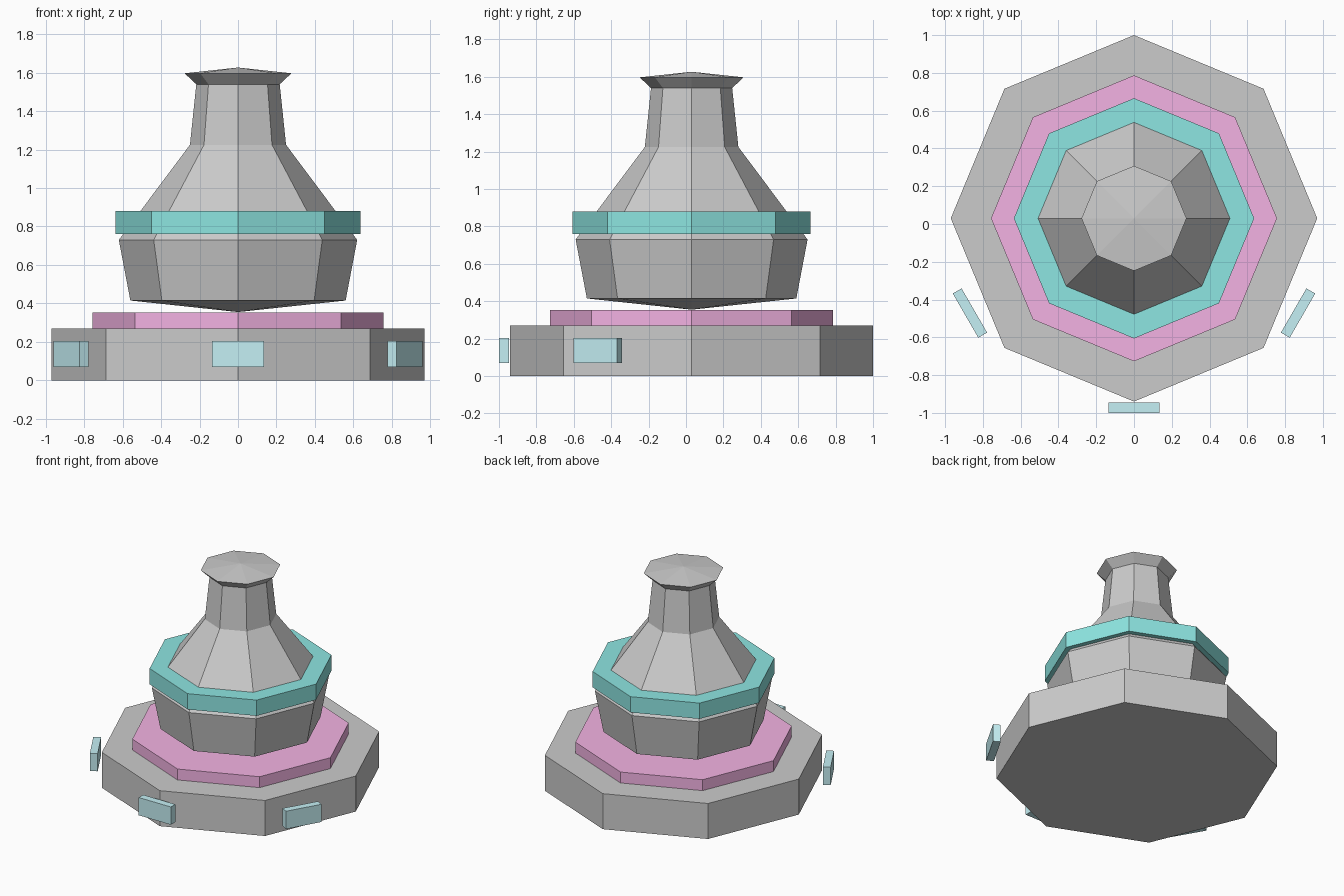
import bpy, bmesh
from math import cos, sin, radians, pi

if "Cube" in bpy.data.objects:
    bpy.data.objects.remove(bpy.data.objects["Cube"])

SIDES = 8
CY = 0.03  # axis of the octagonal body


def material(name, rgb):
    m = bpy.data.materials.new(name)
    m.diffuse_color = (*rgb, 1)
    m.use_nodes = True
    m.node_tree.nodes["Principled BSDF"].inputs["Base Color"].default_value = m.diffuse_color
    return m


def lathe(name, profile, mat=None):
    """Turn a bottom-to-top (radius, z) profile into a flat octagonal solid."""
    bm = bmesh.new()
    rings = []
    for r, z in profile:
        if r == 0:
            rings.append([bm.verts.new((0, 0, z))])
        else:
            rings.append([bm.verts.new((r * cos(2 * pi * i / SIDES), r * sin(2 * pi * i / SIDES), z))
                          for i in range(SIDES)])
    for a, b in zip(rings, rings[1:]):
        for i in range(SIDES):
            j = (i + 1) % SIDES
            quad = [a[i % len(a)], a[j % len(a)], b[j % len(b)], b[i % len(b)]]
            bm.faces.new(list(dict.fromkeys(quad)))
    # Flat caps where the profile does not end in a point
    for ring in (rings[0], rings[-1]):
        if len(ring) > 1:
            bm.faces.new(ring)
    bmesh.ops.recalc_face_normals(bm, faces=bm.faces)
    me = bpy.data.meshes.new(name)
    bm.to_mesh(me)
    bm.free()
    ob = bpy.data.objects.new(name, me)
    ob.location.y = CY
    bpy.context.collection.objects.link(ob)
    if mat:
        me.materials.append(mat)
    return ob


pink = material("pink", (0.9, 0.45, 0.77))
teal = material("teal", (0.27, 0.79, 0.76))
cyan = material("light_cyan", (0.56, 0.87, 0.91))

# Stepped base
lathe("base", [(0.97, 0), (0.97, 0.27)])
lathe("base_step", [(0.757, 0.27), (0.757, 0.353)], pink)

# Bottle-shaped body with flared cap
lathe("body", [(0, 0.355), (0.56, 0.415), (0.62, 0.73), (0.25, 1.225),
               (0.217, 1.54), (0.278, 1.597), (0, 1.627)])

# Band around the shoulder
lathe("shoulder_band", [(0.636, 0.76), (0.636, 0.88)], teal)

# Three panels spaced around the base
for n, deg in enumerate((-90, -30, 210)):
    a = radians(deg)
    bpy.ops.mesh.primitive_cube_add(size=1, location=(1.003 * cos(a), CY + 1.003 * sin(a), 0.137),
                                    rotation=(0, 0, a))
    panel = bpy.context.object
    panel.name = f"base_panel_{n + 1}"
    panel.scale = (0.054, 0.27, 0.135)
    panel.data.materials.append(cyan)
